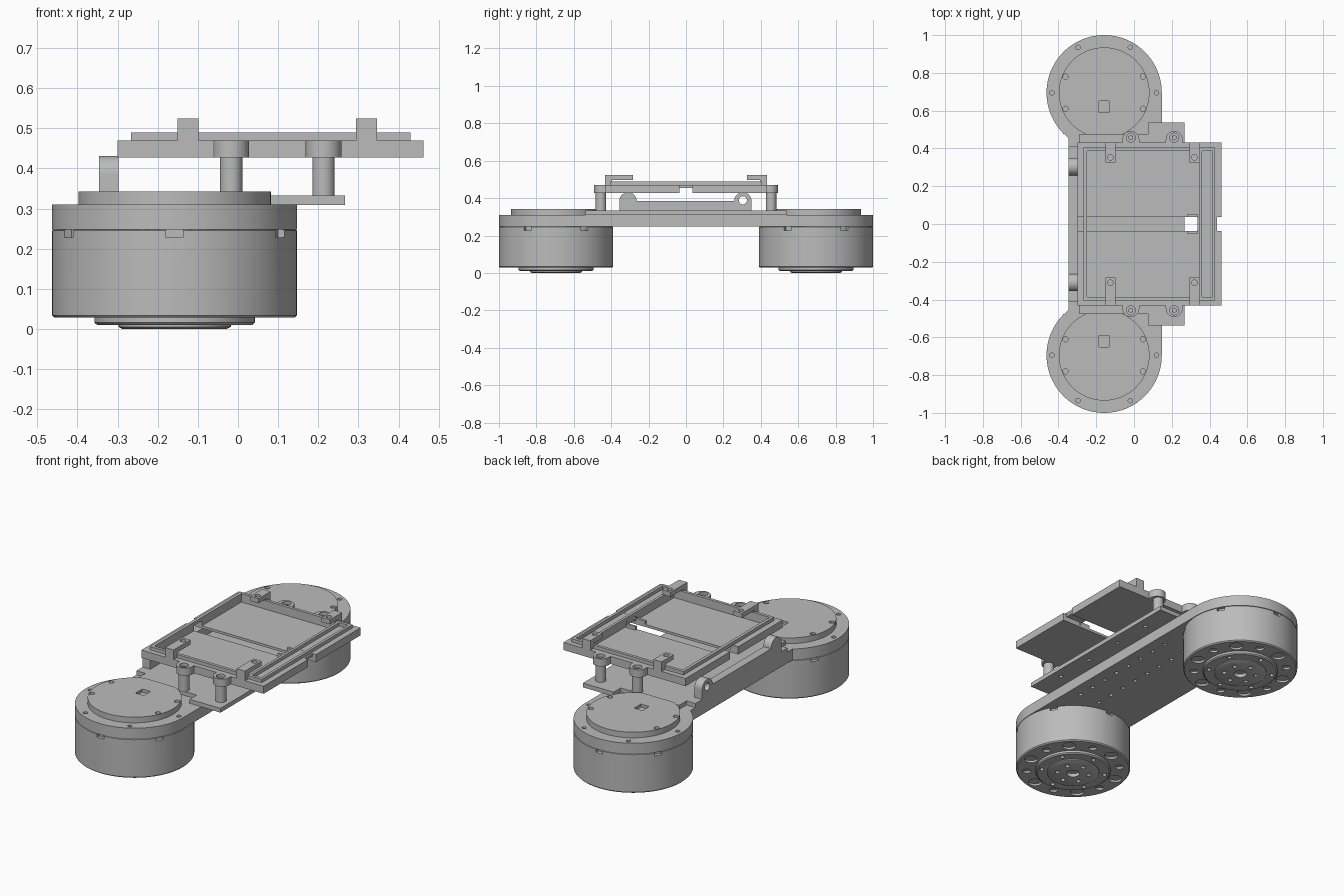
import bpy, bmesh
from math import sin, cos, radians, pi
from mathutils import Matrix, Vector

old = bpy.data.objects.get("Cube")
if old:
    bpy.data.objects.remove(old)

grey = bpy.data.materials.new("matte_grey")
grey.use_nodes = True
grey.diffuse_color = (0.5, 0.5, 0.5, 1)
grey.node_tree.nodes["Principled BSDF"].inputs["Base Color"].default_value = (0.5, 0.5, 0.5, 1)
parts = []


def box(bm, x, y, z, turn=None):
    """Box from (low, high) ranges, optionally transformed."""
    mid = Vector([(a[0] + a[1]) / 2 for a in (x, y, z)])
    size = [abs(a[1] - a[0]) for a in (x, y, z)]
    m = Matrix.Translation(mid) @ Matrix.Diagonal((*size, 1))
    bmesh.ops.create_cube(bm, size=1, matrix=turn @ m if turn else m)


def rod(bm, x, y, z, r, n=20):
    """Upright cylinder."""
    m = Matrix.Translation((x, y, (z[0] + z[1]) / 2))
    bmesh.ops.create_cone(bm, cap_ends=True, segments=n, radius1=r, radius2=r,
                          depth=z[1] - z[0], matrix=m)


def slab(bm, outline, z):
    """Outline in plan, extruded between two heights."""
    face = bm.faces.new([bm.verts.new((x, y, z[0])) for x, y in outline])
    up = bmesh.ops.extrude_face_region(bm, geom=[face])
    bmesh.ops.translate(bm, vec=(0, 0, z[1] - z[0]),
                        verts=[v for v in up["geom"] if isinstance(v, bmesh.types.BMVert)])


def lathe(bm, profile, x, y, n=72):
    verts = [bm.verts.new((x + r, y, z)) for r, z in profile]
    edges = [bm.edges.new(p) for p in zip(verts, verts[1:])]
    bmesh.ops.spin(bm, geom=verts + edges, cent=(x, y, 0), axis=(0, 0, 1),
                   angle=2 * pi, steps=n, use_duplicate=False)
    bmesh.ops.remove_doubles(bm, verts=bm.verts, dist=0.0001)


def arc(x, y, r, start, end, n=56):
    steps = [radians(start + (end - start) * i / n) for i in range(n + 1)]
    return [(x + r * cos(a), y + r * sin(a)) for a in steps]


def to_object(name, bm):
    bmesh.ops.recalc_face_normals(bm, faces=bm.faces)
    mesh = bpy.data.meshes.new(name)
    bm.to_mesh(mesh)
    bm.free()
    ob = bpy.data.objects.new(name, mesh)
    bpy.context.collection.objects.link(ob)
    return ob


def finish(name, bm, cuts=None):
    """Make the object and carve the cuts out of it."""
    ob = to_object(name, bm)
    if cuts:
        cutter = to_object(name + "_cutter", cuts)
        mod = ob.modifiers.new("carve", "BOOLEAN")
        mod.operation, mod.solver, mod.object = "DIFFERENCE", "EXACT", cutter
        graph = bpy.context.evaluated_depsgraph_get()
        mesh = bpy.data.meshes.new_from_object(ob.evaluated_get(graph))
        ob.modifiers.clear()
        ob.data = mesh
        bpy.data.objects.remove(cutter)
    ob.data.materials.clear()
    ob.data.materials.append(grey)
    parts.append(ob)


MX, MY, R = -0.158, 0.695, 0.305         # motor centre and radius
PILLARS = (-0.017, 0.213)
STAND = Matrix(((0, 0, 1, 0), (1, 0, 0, 0), (0, 1, 0, 0), (0, 0, 0, 1)))  # plan to side view

for s, side in ((1, "back"), (-1, "front")):
    cy = s * MY

    # Motor can with stepped underside
    bm, cut = bmesh.new(), bmesh.new()
    lathe(bm, [(0, 0), (0.13, 0), (0.14, 0.005), (0.14, 0.01), (0.193, 0.01), (0.2, 0.016),
               (0.2, 0.028), (0.299, 0.028), (R, 0.034), (R, 0.245), (0.3, 0.248), (0, 0.248)], MX, cy)
    for i in range(6):
        a = radians(30 + 60 * i)
        turn = Matrix.Translation((MX, cy, 0)) @ Matrix.Rotation(a, 4, "Z")
        box(cut, (0.285, 0.32), (-0.021, 0.021), (0.228, 0.26), turn)
        rod(cut, MX + 0.085 * cos(a), cy + 0.085 * sin(a), (-0.02, 0.02), 0.013, 12)
        rod(cut, MX + 0.17 * cos(a), cy + 0.17 * sin(a), (-0.02, 0.024), 0.012, 12)
    for i in range(12):
        a = radians(15 + 30 * i)
        rod(cut, MX + 0.248 * cos(a), cy + 0.248 * sin(a), (0, 0.04), 0.036 if i % 2 else 0.022)
    rod(cut, MX, cy, (-0.02, 0.02), 0.035)
    finish(side + "_motor", bm, cut)

    # Motor cap with one flat side
    bm, cut = bmesh.new(), bmesh.new()
    outline = [(x, s * y) for x, y in arc(MX, MY, 0.24, -66.4, 246.4)]
    slab(bm, outline, (0.305, 0.342))
    box(cut, (MX - 0.026, MX + 0.026), (s * 0.59, s * 0.65), (0.325, 0.36))
    for dx in (-0.205, 0.205):
        for dy in (-0.085, 0.085):
            rod(cut, MX + dx, cy + dy, (0.32, 0.36), 0.014, 14)
    finish(side + "_motor_cap", bm, cut)

# Main beam with rounded ends around both motors
bm, cut = bmesh.new(), bmesh.new()
end = arc(MX, MY, R, 0, 232)
slab(bm, end + [(x, -y) for x, y in reversed(end)], (0.248, 0.31))
for s in (1, -1):
    for i in range(4):
        a = radians(60 * i)
        rod(cut, MX + 0.277 * cos(a), s * (MY + 0.277 * sin(a)), (0.29, 0.33), 0.012, 14)
for x in (-0.05, 0.08):
    for i in range(8):
        rod(cut, x, -0.35 + 0.1 * i, (0.23, 0.27), 0.011, 12)
finish("main_beam", bm, cut)

# Thin mounting plate, widened under the pillars
bm, cut = bmesh.new(), bmesh.new()
half = [(0.267, 0.537), (0.075, 0.537), (0.075, 0.474), (-0.29, 0.474), (-0.29, 0.41), (-0.346, 0.41)]
slab(bm, half + [(x, -y) for x, y in reversed(half)], (0.309, 0.333))
for y in (-0.35, -0.12, 0.12, 0.35):
    rod(cut, 0.215, y, (0.3, 0.32), 0.011, 12)
finish("mounting_plate", bm, cut)

# Hinge bracket: low bar with two rounded, drilled ears
bm = bmesh.new()
box(bm, (-0.346, -0.3), (-0.265, 0.265), (0.33, 0.384))
finish("bracket_bar", bm)
for y, side in ((0.304, "back"), (-0.31, "front")):
    bm, cut = bmesh.new(), bmesh.new()
    slab(bm, [(y + 0.046, 0.33)] + arc(y, 0.385, 0.046, 0, 180, 20) + [(y - 0.046, 0.33)],
         (-0.346, -0.298))
    rod(cut, y, 0.388, (-0.4, -0.25), 0.022)
    bm.transform(STAND)
    cut.transform(STAND)
    finish(side + "_bracket_ear", bm, cut)

# Tray: two shallow halves on either side of a slit, joined by a bridge
for s, side in ((1, "back"), (-1, "front")):
    bm, cut = bmesh.new(), bmesh.new()
    box(bm, (-0.3, 0.462), (s * 0.036, s * 0.432), (0.427, 0.47))
    box(cut, (-0.25, 0.345), (0, s * 0.387), (0.441, 0.5))
    finish(side + "_tray_half", bm, cut)
bm = bmesh.new()
box(bm, (0.335, 0.44), (-0.037, 0.037), (0.455, 0.4695))
finish("tray_bridge", bm)

# Raised rim around the tray, with a cross bar
bm = bmesh.new()
for x in ((-0.267, -0.25), (0.345, 0.36), (0.415, 0.43)):
    box(bm, x, (-0.387, 0.387), (0.469, 0.489))
for s in (1, -1):
    box(bm, (-0.267, 0.43), (s * 0.387, s * 0.404), (0.469, 0.489))
finish("tray_rim", bm)

# Small latch at the end of the slit
bm = bmesh.new()
for s in (1, -1):
    box(bm, (0.28, 0.34), (s * 0.036, s * 0.05), (0.435, 0.46))
finish("slit_latch", bm)

for s, side in ((1, "back"), (-1, "front")):
    reach = 0.325 if s > 0 else 0.283
    for x, place in zip(PILLARS, ("right", "left")):
        # Pillar and its drilled boss on the tray edge
        bm = bmesh.new()
        rod(bm, x, s * 0.455, (0.33, 0.43), 0.028, 32)
        finish(f"{side}_{place}_pillar", bm)
        bm, cut = bmesh.new(), bmesh.new()
        outline = [(x + 0.045, 0.425)] + arc(x, 0.447, 0.045, 0, 180, 24) + [(x - 0.045, 0.425)]
        slab(bm, [(px, s * py) for px, py in outline], (0.427, 0.47))
        rod(cut, x, s * 0.457, (0.45, 0.5), 0.024)
        finish(f"{side}_{place}_boss", bm, cut)
        bm = bmesh.new()
        rod(bm, x, s * 0.457, (0.44, 0.458), 0.014, 6)
        finish(f"{side}_{place}_screw", bm)
    for x, place in ((-0.125, "right"), (0.32, "left")):
        # Hooked clip reaching over the rim
        bm, cut = bmesh.new(), bmesh.new()
        hook = [(0.432, 0.469), (0.432, 0.524), (reach, 0.524), (reach, 0.498), (0.395, 0.498), (0.395, 0.469)]
        slab(bm, [(s * y, z) for y, z in hook], (x - 0.026, x + 0.026))
        bm.transform(STAND)
        rod(cut, x, s * (reach + 0.028), (0.48, 0.54), 0.015, 14)
        finish(f"{side}_{place}_clip", bm, cut)

# Smooth round walls, keep edges sharp
bpy.ops.object.select_all(action="DESELECT")
for ob in parts:
    ob.select_set(True)
bpy.context.view_layer.objects.active = parts[0]
bpy.ops.object.shade_smooth_by_angle(angle=radians(30))
